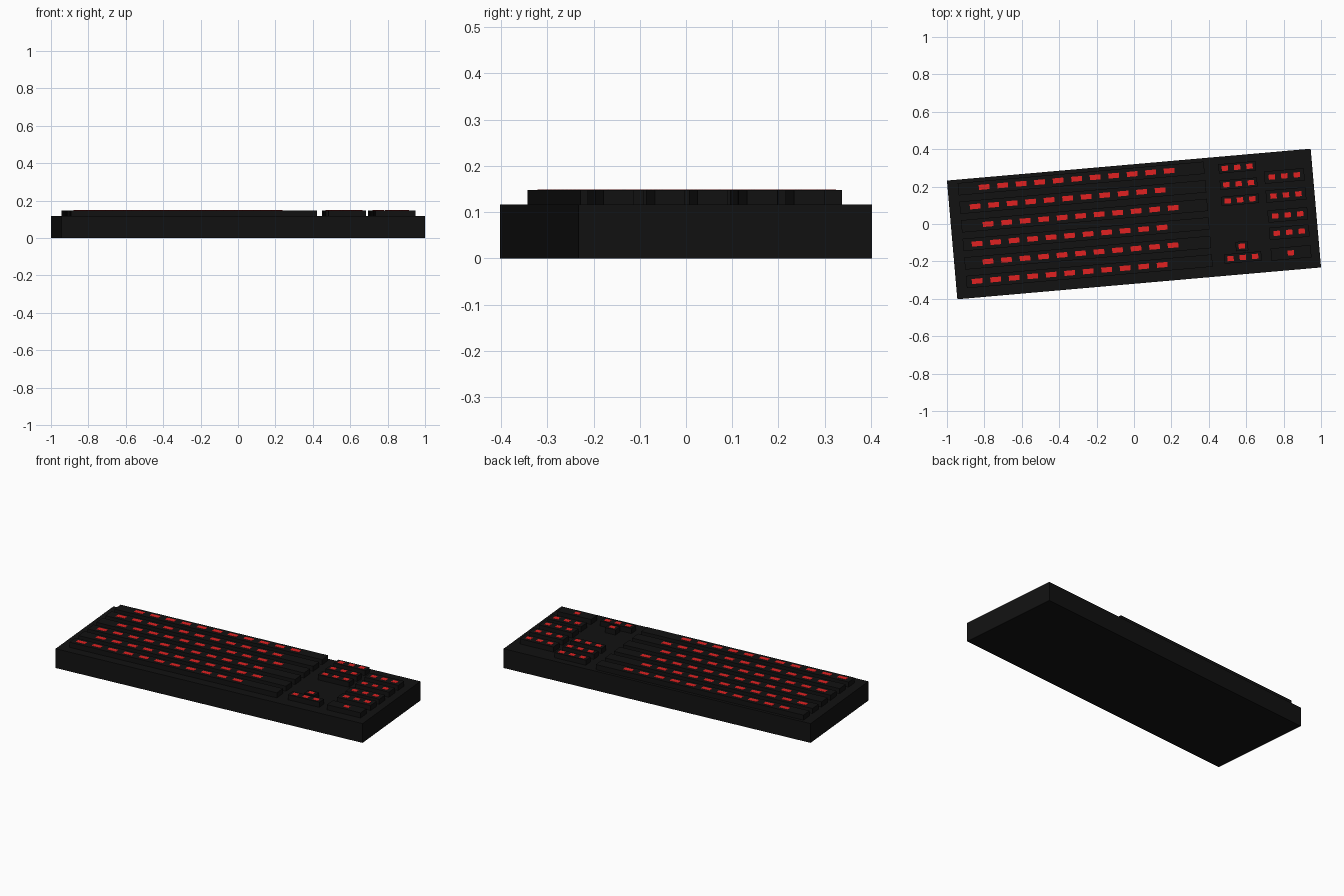
import bpy, bmesh
from math import radians
from mathutils import Matrix

if "Cube" in bpy.data.objects:
    bpy.data.objects.remove(bpy.data.objects["Cube"])

TILT = Matrix.Rotation(radians(5), 4, 'Z')   # whole keyboard is turned 5 degrees
BASE_H, KEY_H = 0.117, 0.148


def material(name, color):
    m = bpy.data.materials.new(name)
    m.diffuse_color = color
    m.use_nodes = True
    m.node_tree.nodes["Principled BSDF"].inputs["Base Color"].default_value = m.diffuse_color
    return m


black = material("black_plastic", (0.006, 0.006, 0.006, 1))
red = material("red_legend", (0.75, 0.015, 0.015, 1))


def boxes(name, items, z0, z1, mat):
    """One object made of boxes given as (centre u, centre v, width, depth)."""
    bm = bmesh.new()
    for u, v, w, d in items:
        place = Matrix.Translation((u, v, (z0 + z1) / 2)) @ Matrix.Diagonal((w, d, z1 - z0, 1))
        bmesh.ops.create_cube(bm, size=1, matrix=TILT @ place)
    me = bpy.data.meshes.new(name)
    bm.to_mesh(me)
    bm.free()
    me.materials.append(mat)
    ob = bpy.data.objects.new(name, me)
    bpy.context.collection.objects.link(ob)


def marks(start, v, count, pitch, w):
    return [(start + i * pitch, v, w, 0.027) for i in range(count)]


# Case
boxes("case", [(0, 0, 1.952, 0.637)], 0, BASE_H, black)

# Main block: six staggered rows
main_rows, main_marks = [], []
for i, start in enumerate((-0.781, -0.838, -0.777, -0.845, -0.795, -0.862)):
    v = 0.267 - i * 0.0996
    main_rows.append((-0.26, v, 1.32, 0.066))
    main_marks += marks(start, v, 11, 0.0993, 0.057)
boxes("main_key_rows", main_rows, BASE_H - 0.01, KEY_H, black)
boxes("main_key_marks", main_marks, KEY_H - 0.005, KEY_H + 0.001, red)

# Navigation cluster and arrow keys
nav_rows, nav_marks = [], []
for v in (0.254, 0.166, 0.079, -0.229):
    u = 0.576 if v > 0 else 0.564
    nav_rows.append((u, v, 0.2, 0.05))
    nav_marks += marks(u - 0.066, v, 3, 0.066, 0.034)
nav_rows.append((0.564, -0.168, 0.066, 0.05))
nav_marks += marks(0.564, -0.168, 1, 0, 0.034)
boxes("navigation_keys", nav_rows, BASE_H - 0.01, KEY_H, black)
boxes("navigation_key_marks", nav_marks, KEY_H - 0.005, KEY_H + 0.001, red)

# Number pad
pad_rows, pad_marks = [], []
for v in (0.186, 0.084, -0.023, -0.116, -0.227):
    pad_rows.append((0.823, v, 0.214, 0.066))
    pad_marks += marks(0.756, v, 3, 0.067, 0.034) if v > -0.2 else marks(0.822, v, 1, 0, 0.034)
boxes("number_pad_keys", pad_rows, BASE_H - 0.01, KEY_H, black)
boxes("number_pad_marks", pad_marks, KEY_H - 0.005, KEY_H + 0.001, red)
